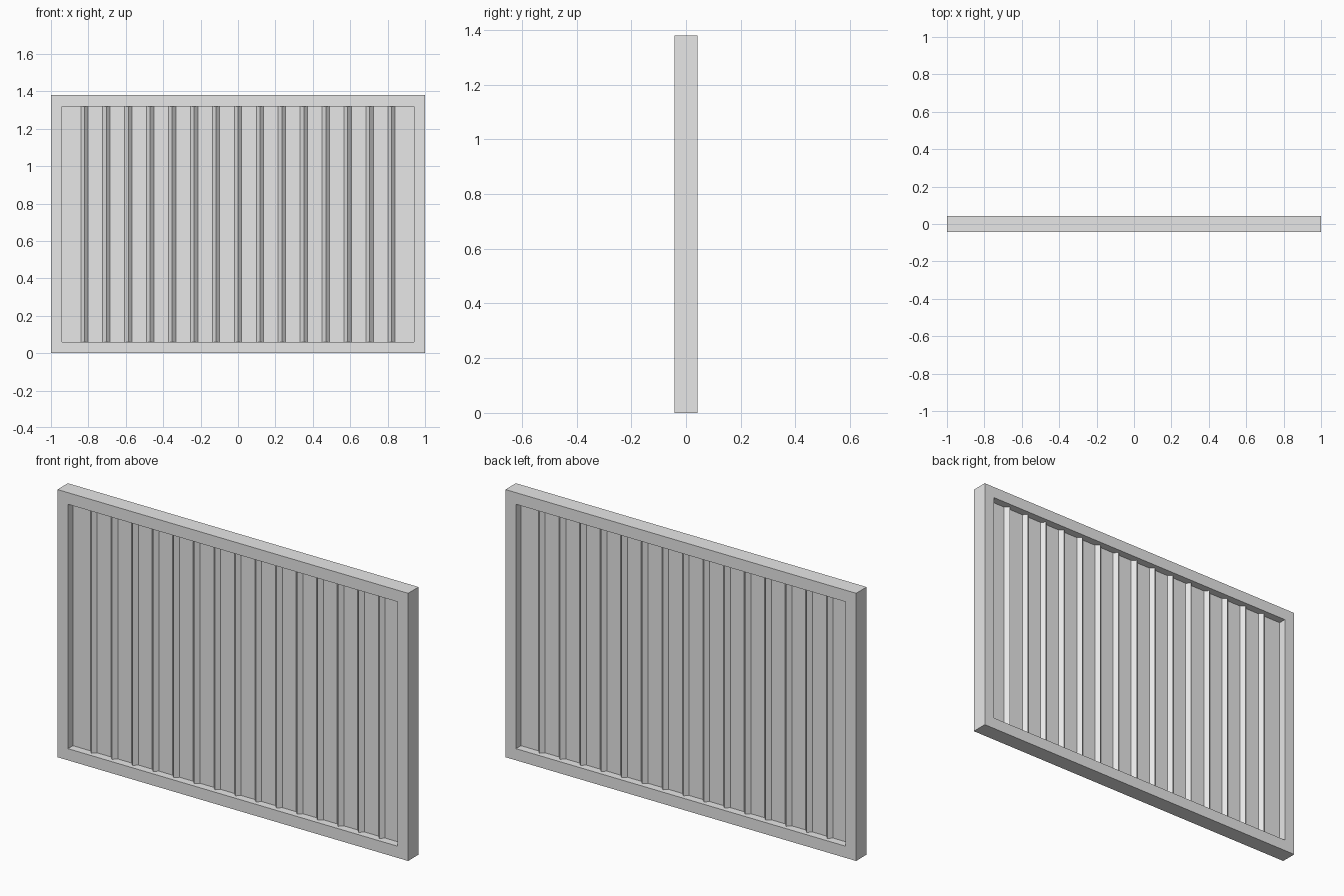
import bpy
import math

cube = bpy.data.objects.get("Cube")
if cube:
    bpy.data.objects.remove(cube, do_unlink=True)

WIDTH, HEIGHT, DEPTH = 2.0, 1.38, 0.085
BORDER = 0.06
RIB_COUNT, RIB_PITCH, RIB_RADIUS = 15, 0.1173, 0.0215

grey = bpy.data.materials.new("light_grey")
grey.use_nodes = True
colour = (0.8, 0.8, 0.8, 1.0)
grey.diffuse_color = colour
grey.node_tree.nodes["Principled BSDF"].inputs["Base Color"].default_value = colour


def make_object(name, verts, faces):
    mesh = bpy.data.meshes.new(name)
    mesh.from_pydata(verts, [], faces)
    mesh.update()
    mesh.materials.append(grey)
    obj = bpy.data.objects.new(name, mesh)
    bpy.context.collection.objects.link(obj)
    return obj


def rectangle(inset, y):
    x, low, high = WIDTH / 2 - inset, inset, HEIGHT - inset
    return [(-x, y, low), (x, y, low), (x, y, high), (-x, y, high)]


# Frame: outer and inner loops, front then back, joined by quads
d = DEPTH / 2
loops = rectangle(0, -d) + rectangle(BORDER, -d) + rectangle(BORDER, d) + rectangle(0, d)
faces = []
for ring in range(4):
    following = (ring + 1) % 4
    for i in range(4):
        j = (i + 1) % 4
        faces.append((ring * 4 + i, ring * 4 + j, following * 4 + j, following * 4 + i))
make_object("frame", loops, faces)

# Thin panel filling the middle of the frame
t = 0.002
panel_verts = rectangle(BORDER, -t) + rectangle(BORDER, t)
panel_faces = [(0, 1, 2, 3), (7, 6, 5, 4)]
panel_faces += [(i, i + 4, (i + 1) % 4 + 4, (i + 1) % 4) for i in range(4)]
make_object("panel", panel_verts, panel_faces)

# Upright ribs: square bars turned edge-on, showing on both sides
for n in range(RIB_COUNT):
    x = (n - (RIB_COUNT - 1) / 2) * RIB_PITCH
    bpy.ops.mesh.primitive_cylinder_add(
        vertices=4, radius=RIB_RADIUS, depth=HEIGHT - 2 * BORDER,
        location=(x, 0, HEIGHT / 2))
    rib = bpy.context.object
    rib.name = f"rib_{n + 1}"
    rib.data.materials.append(grey)
